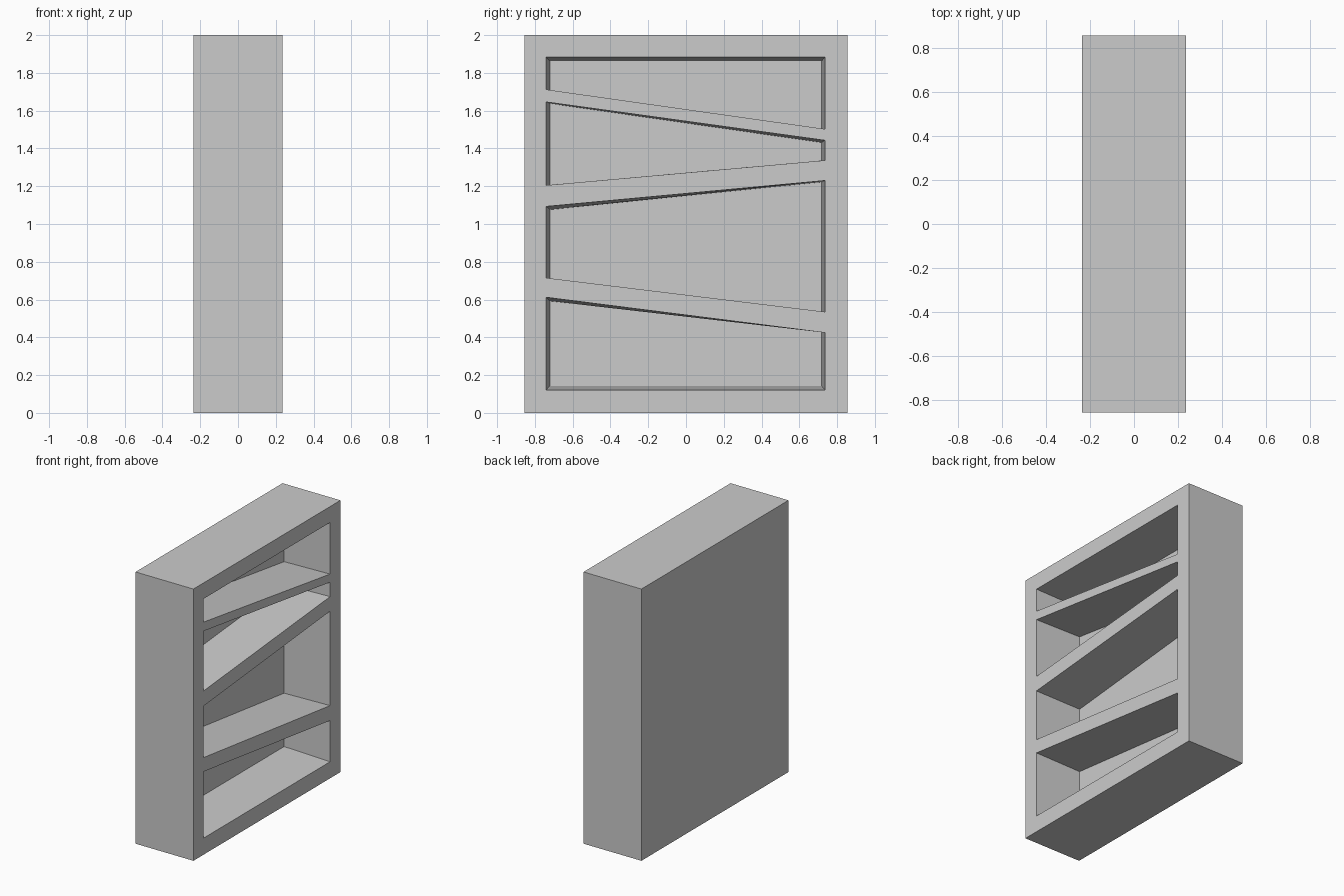
import bpy
import bmesh

cube = bpy.data.objects.get("Cube")
if cube:
    bpy.data.objects.remove(cube, do_unlink=True)

# Single grey finish
grey = bpy.data.materials.new("light_grey")
grey.use_nodes = True
COLOUR = (0.6, 0.6, 0.6, 1.0)
grey.diffuse_color = COLOUR
grey.node_tree.nodes["Principled BSDF"].inputs["Base Color"].default_value = COLOUR

HALF_W, HALF_D, HEIGHT = 0.2355, 0.855, 2.0
BACK_X = -0.127            # inner face of the back panel
OUT_Y = (-0.74, 0.735)     # side walls of a bay at the opening
IN_Y = (-0.72, 0.718)      # side walls of a bay at the back panel


def loft(name, ring_a, ring_b):
    """Closed solid between two matching rings of points."""
    bm = bmesh.new()
    a = [bm.verts.new(p) for p in ring_a]
    b = [bm.verts.new(p) for p in ring_b]
    bm.faces.new(a)
    bm.faces.new(b)
    n = len(a)
    for i in range(n):
        j = (i + 1) % n
        bm.faces.new((a[i], a[j], b[j], b[i]))
    bmesh.ops.recalc_face_normals(bm, faces=bm.faces)
    mesh = bpy.data.meshes.new(name)
    bm.to_mesh(mesh)
    bm.free()
    mesh.materials.append(grey)
    obj = bpy.data.objects.new(name, mesh)
    bpy.context.collection.objects.link(obj)
    return obj


def ring(x, ys, heights):
    """Quad in the plane x: bottom left, bottom right, top right, top left."""
    return [(x, ys[k], z) for k, z in zip((0, 1, 1, 0), heights)]


# Solid cabinet block
sides = (-HALF_D, HALF_D)
block = (0, 0, HEIGHT, HEIGHT)
cabinet = loft("shelf_cabinet", ring(-HALF_W, sides, block), ring(HALF_W, sides, block))

# Bays between the slanted shelves: heights at the opening, then at the back
bays = {
    "bottom_bay": ((0.122, 0.122, 0.425, 0.612), (0.143, 0.143, 0.427, 0.592)),
    "lower_bay": ((0.715, 0.535, 1.230, 1.093), (0.711, 0.536, 1.222, 1.076)),
    "middle_bay": ((1.205, 1.337, 1.443, 1.646), (1.207, 1.336, 1.431, 1.638)),
    "top_bay": ((1.712, 1.503, 1.883, 1.883), (1.703, 1.504, 1.862, 1.862)),
}

# Cut each tapered bay, running the cutter a little past the opening
OVER = 0.1
for name, (outer, inner) in bays.items():
    extend = lambda o, i: [p + (p - q) * OVER for p, q in zip(o, i)]
    mouth_x = HALF_W + (HALF_W - BACK_X) * OVER
    cutter = loft(name + "_cutter",
                  ring(mouth_x, extend(OUT_Y, IN_Y), extend(outer, inner)),
                  ring(BACK_X, IN_Y, inner))
    cutter.hide_render = True
    cutter.hide_set(True)
    cut = cabinet.modifiers.new(name, "BOOLEAN")
    cut.operation = "DIFFERENCE"
    cut.solver = "EXACT"
    cut.object = cutter

# Apply the cuts and remove the cutters
bpy.context.view_layer.update()
graph = bpy.context.evaluated_depsgraph_get()
cut_mesh = bpy.data.meshes.new_from_object(cabinet.evaluated_get(graph))
cutters = [m.object for m in cabinet.modifiers]
cabinet.modifiers.clear()
cabinet.data = cut_mesh
for cutter in cutters:
    bpy.data.objects.remove(cutter, do_unlink=True)
